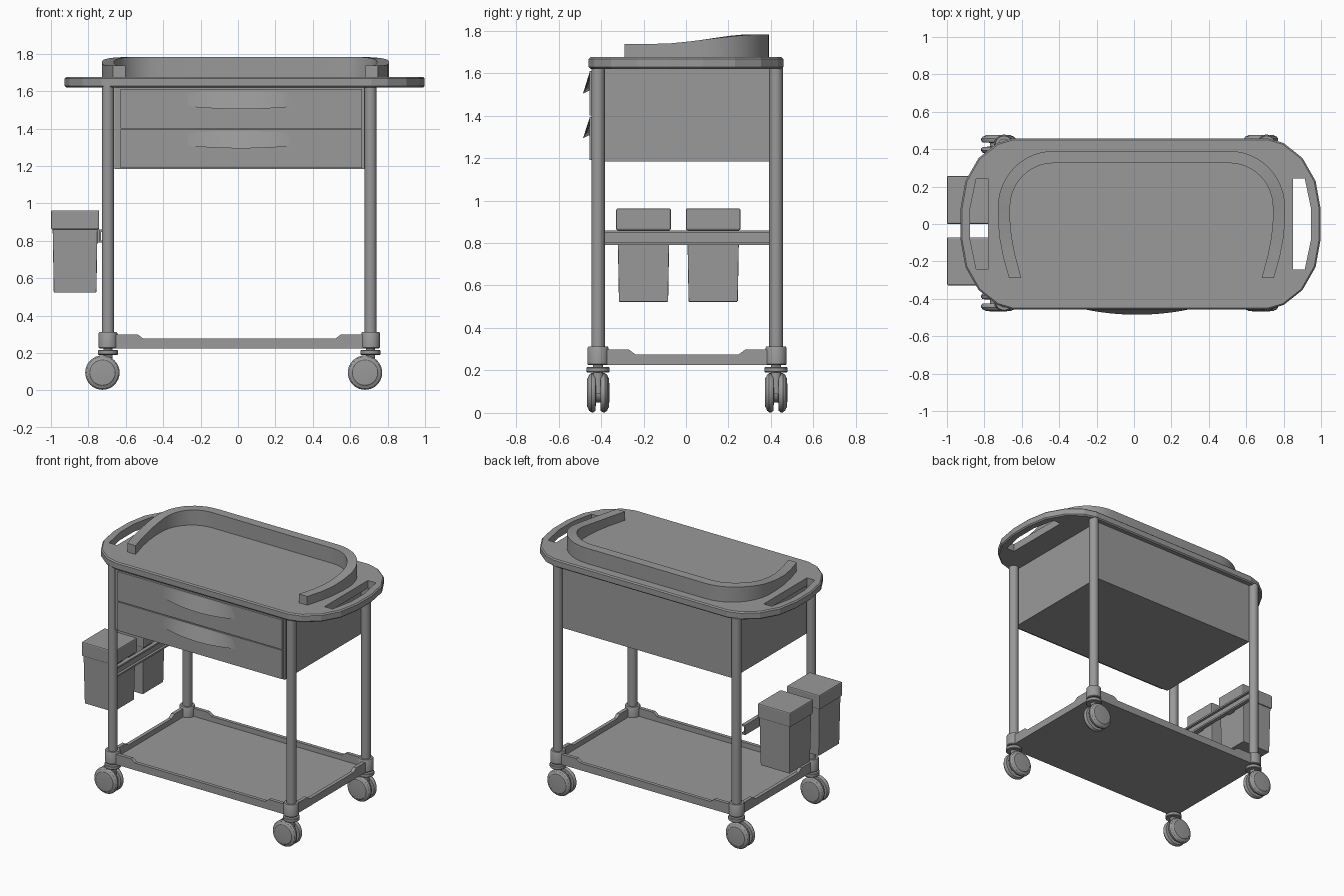
import bpy, bmesh, math
from mathutils import Vector

old = bpy.data.objects.get("Cube")
if old:
    bpy.data.objects.remove(old, do_unlink=True)

grey = bpy.data.materials.new("plain_grey")
grey.use_nodes = True
COLOUR = (0.32, 0.32, 0.32, 1)
grey.diffuse_color = COLOUR
grey.node_tree.nodes["Principled BSDF"].inputs["Base Color"].default_value = COLOUR


def finish(name, bm, smooth=False):
    bmesh.ops.recalc_face_normals(bm, faces=bm.faces)
    mesh = bpy.data.meshes.new(name)
    bm.to_mesh(mesh)
    bm.free()
    mesh.materials.append(grey)
    ob = bpy.data.objects.new(name, mesh)
    bpy.context.collection.objects.link(ob)
    bpy.ops.object.select_all(action='DESELECT')
    ob.select_set(True)
    bpy.context.view_layer.objects.active = ob
    if smooth:
        bpy.ops.object.shade_smooth_by_angle(angle=math.radians(35))
    return ob


def bevel_edges(bm, edges, width, segments=1):
    bmesh.ops.bevel(bm, geom=edges, offset=width, segments=segments,
                    profile=0.5, affect='EDGES')


def box(name, x, y, z, bevel=0.0, taper=1.0):
    """Box from ranges; taper shrinks the bottom."""
    bm = bmesh.new()
    bmesh.ops.create_cube(bm, size=1)
    for v in bm.verts:
        k = taper if v.co.z < 0 else 1
        v.co = [(r[0] + r[1]) / 2 + c * (r[1] - r[0]) * s
                for c, r, s in zip(v.co, (x, y, z), (k, k, 1))]
    if bevel:
        bevel_edges(bm, bm.edges[:], bevel, 2)
    return finish(name, bm)


def prism(name, points, direction, bevel=0.0):
    """Planar polygon pushed along a direction."""
    bm = bmesh.new()
    face = bm.faces.new([bm.verts.new(p) for p in points])
    new = bmesh.ops.extrude_face_region(bm, geom=[face])["geom"]
    for v in new:
        if isinstance(v, bmesh.types.BMVert):
            v.co += Vector(direction)
    if bevel:
        d = Vector(direction).normalized()
        rims = [e for e in bm.edges
                if abs((e.verts[0].co - e.verts[1].co).dot(d)) < 1e-5]
        bevel_edges(bm, rims, bevel)
    return finish(name, bm)


def lathe(name, profile, centre, axis='z', steps=32):
    """Closed profile of (radius, height) spun around an axis."""
    bm = bmesh.new()
    rings = []
    for r, h in profile:
        ring = []
        for i in range(steps):
            a = math.tau * i / steps
            c, s = r * math.cos(a), r * math.sin(a)
            p = (c, s, h) if axis == 'z' else (c, h, s)
            ring.append(bm.verts.new(Vector(centre) + Vector(p)))
        rings.append(ring)
    for a, b in zip(rings, rings[1:]):
        for i in range(steps):
            j = (i + 1) % steps
            bm.faces.new((a[i], a[j], b[j], b[i]))
    bm.faces.new(rings[0])
    bm.faces.new(rings[-1])
    return finish(name, bm, True)


# Table top with a handle slot at each end
TOP_X = 0.035
TOP_Z = 1.675
quarter = [(0.68, 0.458), (0.765, 0.433), (0.866, 0.353), (0.936, 0.23), (0.963, 0.08)]
right = quarter + [(x, -y) for x, y in reversed(quarter)]
outline = right + [(-x, -y) for x, y in right]
table = prism("table_top", [(x + TOP_X, y, 1.62) for x, y in outline],
              (0, 0, TOP_Z - 1.62), 0.008)
slot = [(0.816, 0.243), (0.878, 0.243), (0.912, 0.08)]
slot += [(x, -y) for x, y in reversed(slot)]
for side in (1, -1):
    cutter = prism("slot_cutter", [(side * x + TOP_X, y, 1.5) for x, y in slot], (0, 0, 0.3))
    cutter.hide_render = True
    mod = table.modifiers.new("slot", 'BOOLEAN')
    mod.operation = 'DIFFERENCE'
    mod.solver = 'EXACT'
    mod.object = cutter
    bpy.context.view_layer.objects.active = table
    bpy.ops.object.modifier_apply(modifier=mod.name)
    bpy.data.objects.remove(cutter, do_unlink=True)


# Guard rail: U-shaped sweep that rises smoothly toward the back
def rail_height(y):
    t = min(max((y + 0.15) / 0.5, 0), 1)
    return 1.737 + 0.046 * t * t * (3 - 2 * t)


half = [(0.0, 0.358), (0.25, 0.358)]
for i in range(13):
    a = math.pi / 2 * (1 - i / 12)
    half.append((0.47 + 0.265 * math.cos(a), 0.09 + 0.268 * math.sin(a)))
half += [(0.735, 0.02), (0.727, -0.07), (0.708, -0.17), (0.675, -0.29)]
path = [Vector((-x, y, 0)) for x, y in reversed(half[1:])] + [Vector((x, y, 0)) for x, y in half]
bm = bmesh.new()
sections = []
for i, p in enumerate(path):
    t = path[min(i + 1, len(path) - 1)] - path[max(i - 1, 0)]
    n = Vector((-t.y, t.x, 0)).normalized() * 0.0325
    if i in (0, len(path) - 1):
        n = Vector((math.copysign(0.0325, n.x), 0, 0))
    top = rail_height(p.y)
    sections.append([bm.verts.new((q.x + 0.04, q.y, z)) for q, z in
                     ((p + n, TOP_Z), (p + n, top), (p - n, top), (p - n, TOP_Z))])
for a, b in zip(sections, sections[1:]):
    for i in range(4):
        j = (i + 1) % 4
        bm.faces.new((a[i], a[j], b[j], b[i]))
bm.faces.new(sections[0])
bm.faces.new(sections[-1])
finish("guard_rail", bm, True)

# Cabinet and its drawers with curved pull lips
box("cabinet", (-0.66, 0.677), (-0.44, 0.42), (1.183, 1.62))
for name, z0, z1 in (("upper", 1.4, 1.61), ("lower", 1.19, 1.394)):
    box(name + "_drawer_front", (-0.628, 0.664), (-0.455, -0.43), (z0, z1))
    bm = bmesh.new()
    rows = []
    base = z0 + 0.118
    for i in range(17):
        t = i / 8 - 1
        bulge = 1 - t * t
        x = 0.016 + 0.286 * t
        rows.append([bm.verts.new(p) for p in (
            (x, -0.454, z1 - 0.005), (x, -0.455 - 0.03 * bulge, base - 0.014 * bulge),
            (x, -0.454, base))])
    for a, b in zip(rows, rows[1:]):
        for i in range(3):
            j = (i + 1) % 3
            bm.faces.new((a[i], a[j], b[j], b[i]))
    finish(name + "_drawer_pull", bm, True)

# Legs, collars and twin-wheel casters
LX, LY = (-0.695, 0.709), (-0.414, 0.424)
wheel = [(0.04, -0.023), (0.068, -0.021), (0.072, -0.017), (0.084, -0.013), (0.092, -0.002),
         (0.092, 0.008), (0.085, 0.018), (0.04, 0.02)]
for x in LX:
    for y in LY:
        tag = ("right" if x < 0 else "left") + ("_front" if y < 0 else "_back")
        lathe(tag + "_leg", [(0.032, 0.25), (0.032, 1.63)], (x, y, 0))
        lathe(tag + "_collar", [(0.046, 0.225), (0.05, 0.23), (0.05, 0.305), (0.046, 0.312)],
              (x, y, 0))
        lathe(tag + "_caster_plate", [(0.05, 0.19), (0.054, 0.194), (0.054, 0.212),
                                      (0.05, 0.216)], (x, y, 0))
        lathe(tag + "_caster_stem", [(0.024, 0.09), (0.024, 0.24)], (x, y, 0))
        hub = Vector((x - 0.03, y, 0.095))
        lathe(tag + "_caster_hub", [(0.045, -0.03), (0.045, 0.03)], hub, 'y')
        for s in (-1, 1):
            lathe(tag + "_wheel", [(r, -s * h) for r, h in wheel],
                  hub + Vector((0, s * 0.03, 0)), 'y')

# Lower shelf: floor and rims that step up at the corners
X0, X1, Y0, Y1 = LX[0] - 0.025, LX[1] + 0.025, LY[0] - 0.025, LY[1] + 0.025
box("shelf_floor", (X0 + 0.01, X1 - 0.01), (Y0 + 0.01, Y1 - 0.01), (0.225, 0.24))


def rim_profile(a, b, up):
    return [(a, 0.225), (b, 0.225), (b, 0.298), (b - up, 0.298), (b - up - 0.03, 0.276),
            (a + up + 0.03, 0.276), (a + up, 0.298), (a, 0.298)]


for y, d in ((Y0, 0.025), (Y1, -0.025)):
    prism("shelf_long_rim", [(u, y, z) for u, z in rim_profile(*LX, 0.16)], (0, d, 0))
for x, d in ((X0, 0.025), (X1, -0.025)):
    prism("shelf_short_rim", [(x, u, z) for u, z in rim_profile(*LY, 0.145)], (d, 0, 0))

# Bin rail: channel between the right legs
channel = [(-0.742, 0.79), (-0.715, 0.79), (-0.715, 0.802), (-0.732, 0.802),
           (-0.732, 0.848), (-0.715, 0.848), (-0.715, 0.86), (-0.742, 0.86)]
prism("bin_rail", [(x, -0.385, z) for x, z in channel], (0, 0.78, 0))

# Hanging bins with lids
for y in (-0.2, 0.128):
    box("bin_body", (-0.991, -0.751), (y - 0.122, y + 0.122), (0.523, 0.87), 0.004, 0.95)
    box("bin_lid", (-1.0, -0.742), (y - 0.129, y + 0.129), (0.86, 0.963), 0.008)
    box("bin_hook", (-0.76, -0.735), (y - 0.03, y + 0.03), (0.79, 0.86))
